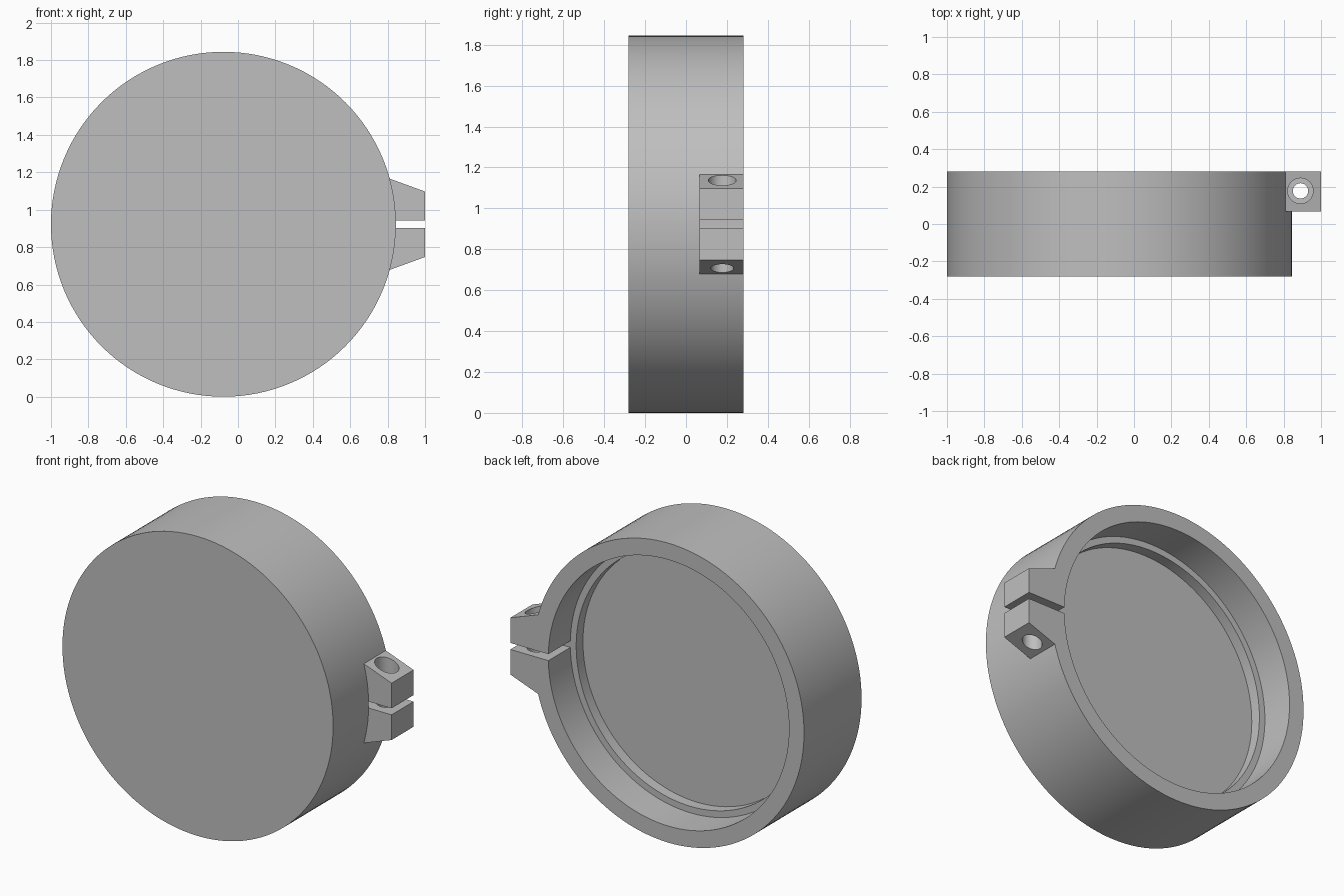
import bpy, bmesh, math
from mathutils import Vector, Matrix

if "Cube" in bpy.data.objects:
    bpy.data.objects.remove(bpy.data.objects["Cube"], do_unlink=True)

CX, CZ = -0.078, 0.922          # axis of the round body
R_OUT, R_BORE, R_LIP = 0.922, 0.82, 0.78
Y_FRONT, Y_SEAM, Y_BACK, Y_PANEL = -0.28, 0.066, 0.28, 0.0
GAP = 0.02                      # half the clamp slot
HOLE_X, HOLE_Y = 0.89, 0.177
SEGMENTS = 128

grey = bpy.data.materials.new("plain_grey")
grey.use_nodes = True
colour = (0.52, 0.52, 0.52, 1)
grey.diffuse_color = colour
grey.node_tree.nodes["Principled BSDF"].inputs["Base Color"].default_value = colour


def finish(name, bm):
    bmesh.ops.recalc_face_normals(bm, faces=bm.faces)
    mesh = bpy.data.meshes.new(name)
    bm.to_mesh(mesh)
    bm.free()
    mesh.materials.append(grey)
    obj = bpy.data.objects.new(name, mesh)
    bpy.context.collection.objects.link(obj)
    return obj


def lathe(name, profile, closed):
    """Turn (radius, y) points about the body axis."""
    bm = bmesh.new()
    verts = [bm.verts.new((CX + r, y, CZ)) for r, y in profile]
    edges = [bm.edges.new(pair) for pair in zip(verts, verts[1:])]
    if closed:
        edges.append(bm.edges.new((verts[-1], verts[0])))
    bmesh.ops.spin(bm, geom=verts + edges, cent=(CX, 0, CZ), axis=(0, 1, 0),
                   angle=math.tau, steps=SEGMENTS, use_merge=True)
    bmesh.ops.remove_doubles(bm, verts=bm.verts, dist=1e-5)
    return finish(name, bm)


def extrude_y(name, outline, y0, y1):
    bm = bmesh.new()
    face = bm.faces.new([bm.verts.new((x, y0, z)) for x, z in outline])
    new = bmesh.ops.extrude_face_region(bm, geom=[face])["geom"]
    bmesh.ops.translate(bm, vec=(0, y1 - y0, 0),
                        verts=[v for v in new if isinstance(v, bmesh.types.BMVert)])
    return finish(name, bm)


def drill(name, radius, z0, z1):
    bm = bmesh.new()
    bmesh.ops.create_cone(bm, cap_ends=True, segments=40, radius1=radius, radius2=radius,
                          depth=z1 - z0,
                          matrix=Matrix.Translation((HOLE_X, HOLE_Y, (z0 + z1) / 2)))
    return finish(name, bm)


def combine(target, tool, operation):
    tool.hide_render = True
    mod = target.modifiers.new("combine", 'BOOLEAN')
    mod.operation, mod.solver, mod.object = operation, 'EXACT', tool
    bpy.context.view_layer.objects.active = target
    bpy.ops.object.modifier_apply(modifier=mod.name)
    bpy.data.objects.remove(tool, do_unlink=True)


# Front cap: closed flat face with a shallow lipped recess behind it
front_cap = lathe("front_cap", [(0, Y_FRONT), (R_OUT, Y_FRONT), (R_OUT, Y_SEAM),
                                (R_LIP, Y_SEAM), (R_LIP, Y_PANEL), (0, Y_PANEL)], False)

# Split clamp band behind the cap
clamp_band = lathe("clamp_band", [(R_OUT, Y_SEAM), (R_OUT, Y_BACK),
                                  (R_BORE, Y_BACK), (R_BORE, Y_SEAM)], True)

# Two tapered lugs, mirrored about the slot
for side, label in ((1, "upper_lug"), (-1, "lower_lug")):
    outline = [(0.78, GAP), (1.0, GAP), (1.0, 0.175), (0.808, 0.245), (0.78, 0.245)]
    lug = extrude_y(label, [(x, CZ + side * z) for x, z in outline], Y_SEAM, Y_BACK)
    combine(clamp_band, lug, 'UNION')

# Slot through the band
slot = extrude_y("slot_cutter", [(0.6, CZ - GAP), (1.1, CZ - GAP),
                                 (1.1, CZ + GAP), (0.6, CZ + GAP)], 0, 0.4)
combine(clamp_band, slot, 'DIFFERENCE')

# Screw holes: counterbore above, narrow shank, wider hole below
combine(clamp_band, drill("head_cutter", 0.068, CZ + 0.1, CZ + 0.4), 'DIFFERENCE')
combine(clamp_band, drill("shank_cutter", 0.041, CZ, CZ + 0.3), 'DIFFERENCE')
combine(clamp_band, drill("thread_cutter", 0.056, CZ - 0.4, CZ), 'DIFFERENCE')

# Smooth the round walls and keep the rims sharp
bpy.ops.object.select_all(action='DESELECT')
for obj in (front_cap, clamp_band):
    obj.select_set(True)
bpy.context.view_layer.objects.active = front_cap
bpy.ops.object.shade_smooth_by_angle(angle=math.radians(30))
